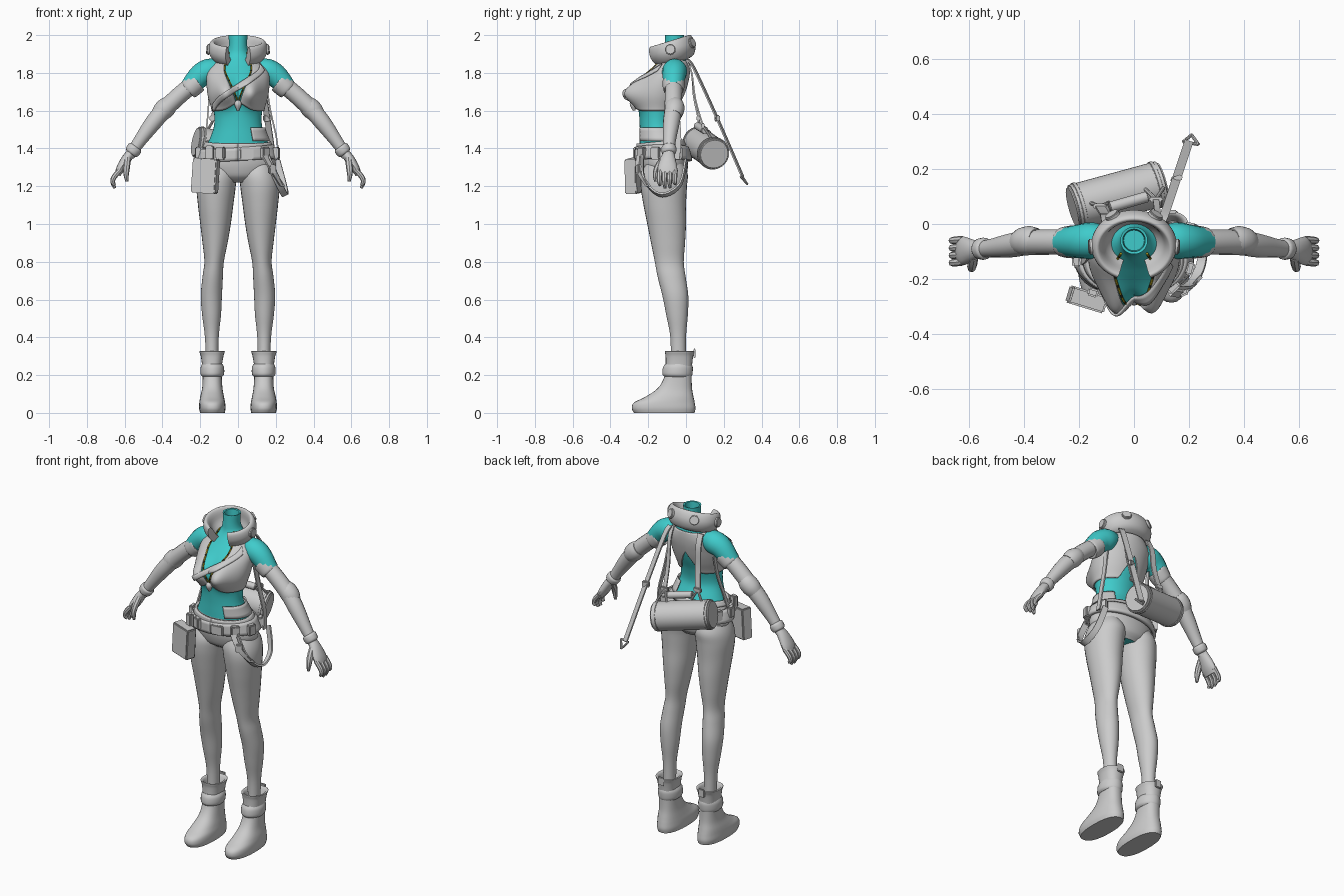
import bpy, bmesh, math
from mathutils import Vector, Matrix

if "Cube" in bpy.data.objects:
    bpy.data.objects.remove(bpy.data.objects["Cube"])
PI, sin, cos = math.pi, math.sin, math.cos


def material(name, rgb):
    m = bpy.data.materials.new(name)
    m.diffuse_color = (*rgb, 1)
    m.use_nodes = True
    m.node_tree.nodes["Principled BSDF"].inputs["Base Color"].default_value = m.diffuse_color
    return m


GREY = material("light grey", (0.60, 0.60, 0.60))
TEAL = material("teal", (0.05, 0.60, 0.60))
GOLD = material("gold", (0.55, 0.42, 0.02))
DARK = material("dark brown", (0.06, 0.05, 0.02))


def finish(name, bm, mats, angle=40):
    bmesh.ops.recalc_face_normals(bm, faces=bm.faces)
    me = bpy.data.meshes.new(name)
    bm.to_mesh(me)
    bm.free()
    ob = bpy.data.objects.new(name, me)
    bpy.context.collection.objects.link(ob)
    for m in (mats if isinstance(mats, list) else [mats]):
        me.materials.append(m)
    bpy.ops.object.select_all(action='DESELECT')
    ob.select_set(True)
    bpy.context.view_layer.objects.active = ob
    bpy.ops.object.shade_smooth_by_angle(angle=math.radians(angle))
    return ob


def blend(rows, i, t):
    """Catmull-Rom between rows i and i+1."""
    a, b, c, d = (rows[min(max(i + k, 0), len(rows) - 1)] for k in (-1, 0, 1, 2))
    return [0.5 * (2 * q + (r - p) * t + (2 * p - 5 * q + 4 * r - s) * t * t + (3 * q - p - 3 * r + s) * t ** 3)
            for p, q, r, s in zip(a, b, c, d)]


def resample(rows, n):
    out = [blend(rows, i, k / n) for i in range(len(rows) - 1) for k in range(n)]
    return out + [list(rows[-1])]


def skin(name, rings, mats, caps=True, rule=None, angle=40):
    bm = bmesh.new()
    vs = [[bm.verts.new(p) for p in r] for r in rings]
    n = len(rings[0])
    for i in range(len(vs) - 1):
        for j in range(n):
            f = bm.faces.new((vs[i][j], vs[i][(j + 1) % n], vs[i + 1][(j + 1) % n], vs[i + 1][j]))
            f.material_index = rule(i, f.calc_center_median()) if rule else 0
    if caps:
        bm.faces.new(vs[0])
        bm.faces.new(vs[-1])
    return finish(name, bm, mats, angle)


def tube(name, rows, mats, n=16, sub=4, rule=None):
    """Sweep along rows (x, y, z, half width, half thickness)."""
    rows = resample([r if len(r) == 5 else (*r, r[3]) for r in rows], sub)
    rings = []
    for i, r in enumerate(rows):
        t = (Vector(rows[min(i + 1, len(rows) - 1)][:3]) - Vector(rows[max(i - 1, 0)][:3])).normalized()
        ref = Vector((0, 1, 0)) if abs(t.y) < 0.9 else Vector((1, 0, 0))
        u = (ref - t * ref.dot(t)).normalized()
        v = t.cross(u)
        rings.append([Vector(r[:3]) + u * cos(a) * r[3] + v * sin(a) * r[4]
                      for a in (2 * PI * k / n for k in range(n))])
    return skin(name, rings, mats, rule=rule)


def column(name, rows, mats, n=28, sub=5, power=1.0, caps=True):
    """Stack level rings from rows (z, x0, x1, y0, y1)."""
    def se(c):
        return math.copysign(abs(c) ** power, c)
    rings = [[((x0 + x1) / 2 + (x1 - x0) / 2 * se(cos(2 * PI * k / n)),
               (y0 + y1) / 2 + (y1 - y0) / 2 * se(sin(2 * PI * k / n)), z) for k in range(n)]
             for z, x0, x1, y0, y1 in resample(rows, sub)]
    return skin(name, rings, mats, caps)


def strap(name, pts, wdir, width=0.03, thick=0.008, sub=4):
    """Flat band along pts, its width along wdir."""
    pts = [Vector(p) for p in resample(pts, sub)]
    w = Vector(wdir).normalized()
    rings = []
    for i, p in enumerate(pts):
        t = (pts[min(i + 1, len(pts) - 1)] - pts[max(i - 1, 0)]).normalized()
        nn = t.cross(w).normalized() * thick / 2
        rings.append([p + w * width / 2 + nn, p - w * width / 2 + nn, p - w * width / 2 - nn, p + w * width / 2 - nn])
    return skin(name, rings, GREY)


def box(name, loc, size, rot=0, bevel=0.006, tilt=0):
    bm = bmesh.new()
    bmesh.ops.create_cube(bm, size=1, matrix=Matrix.Translation(loc) @ Matrix.Rotation(math.radians(rot), 4, 'Z')
                          @ Matrix.Rotation(math.radians(tilt), 4, 'Y') @ Matrix.Diagonal((*size, 1)))
    bmesh.ops.bevel(bm, geom=bm.edges[:], offset=bevel, segments=2, affect='EDGES')
    return finish(name, bm, GREY)


def rod(name, a, b, r, n=32, bevel=0.0):
    a, b = Vector(a), Vector(b)
    bm = bmesh.new()
    m = Matrix.Translation((a + b) / 2) @ (b - a).to_track_quat('Z', 'Y').to_matrix().to_4x4()
    bmesh.ops.create_cone(bm, cap_ends=True, segments=n, radius1=r, radius2=r, depth=(b - a).length, matrix=m)
    if bevel:
        rim = [e for e in bm.edges if any(len(f.verts) > 4 for f in e.link_faces)]
        bmesh.ops.bevel(bm, geom=rim, offset=bevel, segments=3, affect='EDGES')
    return finish(name, bm, GREY)


# Torso surface: z, half width, front y, back y
BODY = [(1.22, 0.10, -0.18, -0.03), (1.25, 0.165, -0.22, 0.00), (1.31, 0.20, -0.24, 0.01), (1.38, 0.182, -0.245, 0.00),
        (1.45, 0.150, -0.245, -0.03), (1.52, 0.127, -0.245, -0.06), (1.60, 0.128, -0.25, -0.05),
        (1.68, 0.148, -0.262, -0.02), (1.75, 0.155, -0.24, 0.00), (1.81, 0.150, -0.19, 0.01),
        (1.86, 0.105, -0.145, 0.01), (1.90, 0.062, -0.118, 0.00), (1.94, 0.049, -0.112, -0.01), (2.0, 0.05, -0.11, -0.01)]


def body(th, z, off=0.0):
    i = max(k for k in range(len(BODY) - 1) if BODY[k][0] <= max(z, BODY[0][0]))
    _, rx, y0, y1 = blend(BODY, i, (z - BODY[i][0]) / (BODY[i + 1][0] - BODY[i][0]))
    x = (rx + off) * sin(th)
    y = (y0 + y1) / 2 - ((y1 - y0) / 2 + off) * cos(th)
    bust = math.exp(-((abs(x) - 0.072) / 0.05) ** 2 - ((z - 1.695) / 0.065) ** 2)
    return Vector((x, y - 0.07 * bust * max(cos(th), 0) ** 0.5, z))


zs = [1.22 + 0.78 * k / 60 for k in range(61)]
rings = [[body(2 * PI * k / 64, z) for k in range(64)] for z in zs]
for z, s in ((1.998, 0.82), (1.95, 0.75)):  # hollow neck
    rings.append([Vector((0, -0.06, z)) + (p - Vector((0, -0.06, 2.0))) * s for p in rings[60]])
skin("torso", rings, [TEAL, GREY], rule=lambda i, c: 1 if c.z < 1.43 else 0)


def sheet(name, f, nu, nv, thick=0.008):
    """Garment panel laid over the torso: f(u, v) gives angle, height, offset."""
    bm = bmesh.new()
    g = [[bm.verts.new(body(*f(i / nu, j / nv))) for j in range(nv + 1)] for i in range(nu + 1)]
    for i in range(nu):
        for j in range(nv):
            bm.faces.new((g[i][j], g[i + 1][j], g[i + 1][j + 1], g[i][j + 1]))
    ob = finish(name, bm, GREY)
    mod = ob.modifiers.new("thickness", 'SOLIDIFY')
    mod.thickness = thick
    mod.offset = 0


def vest(u, v):
    a = 0.08 + 0.55 * v ** 1.3
    th = a + u * (2 * PI - 2 * a)
    d = min(th, 2 * PI - th)
    z0 = 1.60 + 0.04 * math.exp(-(d / 0.4) ** 2) + 0.14 * max(0, 1 - abs(th - PI) / 0.5)
    return th, z0 + v * (1.865 - z0), 0.008


sheet("vest", vest, 80, 24)
sheet("chest_strap", lambda u, v: (1.0 - 2.1 * u, 1.83 - 0.22 * u + 0.035 * (v - 0.5), 0.018), 40, 3)
sheet("waist_wrap", lambda u, v: (0.5 + 2.0 * u, 1.44 + 0.07 * v, 0.012), 24, 4)
sheet("belt", lambda u, v: (2 * PI * u, 1.335 + 0.07 * v + 0.012 * sin(2 * PI * u), 0.014), 64, 4, 0.02)
sheet("upper_belt", lambda u, v: (2 * PI * u, 1.405 + 0.03 * v - 0.01 * cos(2 * PI * u), 0.010), 64, 3, 0.014)

# Beaded neck cords and pendant
for s in (-1, 1):
    path = [body(s * (0.75 * (1 - t) ** 1.2 + 0.02), 1.91 - 0.26 * t, 0.012) for t in (k / 30 for k in range(31))]
    tube("neck_cord", [(*p, 0.0045) for p in path], [GOLD, DARK], n=6, sub=1, rule=lambda i, c: 1 if i % 3 == 2 else 0)
tube("pendant", [(0, -0.272, 1.655, 0.008), (0, -0.278, 1.635, 0.02), (0, -0.275, 1.60, 0.006)], GREY, n=10)

# Hood folded round the neck, open at the front, with round studs
HOOD = Matrix.Translation((0, -0.075, 1.915)) @ Matrix.Rotation(math.radians(17), 4, 'X')
prof = resample([(0.50, -0.065), (0.82, -0.05), (1.0, -0.005), (0.97, 0.04), (0.86, 0.055), (0.76, 0.035),
                 (0.66, -0.01), (0.48, -0.045)], 3)
hrings = []
for k in range(49):
    a = math.radians(-65 + 310 * k / 48)
    hrings.append([HOOD @ Vector((0.155 * r * cos(a), 0.13 * r * sin(a), z)) for r, z in prof])
skin("hood", hrings, GREY, angle=60)
for deg in (-2, 60, 120, 182):
    d = Vector((cos(math.radians(deg)), sin(math.radians(deg)), 0.1))
    c = Vector((0.148 * d.x, 0.123 * d.y, 0.01))
    rod("hood_stud", HOOD @ c, HOOD @ (c + d * 0.018), 0.028, 24, 0.004)

for s in (-1, 1):
    # Legs and boots
    leg = [(1.34, .05, .17, -.20, -.03), (1.27, .008, .208, -.235, .008), (1.2, .012, .22, -.24, .005),
           (1.1, .025, .212, -.225, 0), (1.0, .038, .20, -.205, 0), (0.9, .055, .188, -.185, -.005),
           (0.8, .075, .178, -.165, -.012), (0.72, .08, .188, -.15, -.002), (0.62, .085, .197, -.125, .012),
           (0.52, .09, .19, -.105, .01), (0.4, .102, .175, -.083, 0), (0.25, .105, .17, -.08, 0)]
    column("leg", [(z, s * a, s * b, c, d) for z, a, b, c, d in leg], GREY)
    boot = [(0, .07, .20, -.275, .045), (.025, .066, .206, -.287, .05), (.055, .068, .205, -.275, .046),
            (.085, .074, .20, -.215, .04), (.13, .082, .19, -.15, .032), (.19, .086, .187, -.115, .03),
            (.25, .085, .19, -.108, .032), (.30, .077, .197, -.108, .038), (.325, .07, .205, -.112, .045),
            (.32, .085, .19, -.10, .03), (.28, .10, .175, -.08, .01)]
    column("boot", [(z, s * a, s * b, c, d) for z, a, b, c, d in boot], GREY, power=0.85)
    column("boot_cuff", [(.19, s * .085, s * .188, -.112, .028), (.205, s * .074, s * .198, -.125, .034),
                         (.24, s * .074, s * .198, -.122, .036), (.26, s * .084, s * .19, -.11, .03)], GREY)
    box("boot_tab", (s * .137, .045, .315), (.04, .012, .05), 0, .004)
    # Arms, sleeve bands and wrist cuffs
    tube("upper_arm", [(s * .10, -.06, 1.825, .05), (s * .15, -.06, 1.81, .066), (s * .20, -.063, 1.785, .062),
                       (s * .26, -.066, 1.72, .05)], TEAL)
    tube("lower_arm", [(s * .23, -.065, 1.745, .046), (s * .30, -.066, 1.69, .046), (s * .39, -.068, 1.605, .046),
                       (s * .45, -.078, 1.535, .044), (s * .52, -.088, 1.44, .034), (s * .575, -.092, 1.36, .027)], GREY)
    tube("sleeve_band", [(s * .212, -.065, 1.758, .054), (s * .22, -.065, 1.752, .06), (s * .255, -.066, 1.718, .056),
                         (s * .266, -.066, 1.708, .05)], GREY)
    tube("elbow_pad", [(s * .355, -.06, 1.64, .044), (s * .375, -.06, 1.622, .052), (s * .40, -.063, 1.598, .052),
                       (s * .42, -.068, 1.575, .044)], GREY)
    tube("wrist_cuff", [(s * .54, -.09, 1.41, .032), (s * .546, -.09, 1.402, .04), (s * .562, -.091, 1.38, .038),
                        (s * .568, -.091, 1.372, .028)], GREY)
    # Hands
    tube("palm", [(s * .56, -.09, 1.385, .026, .022), (s * .59, -.095, 1.345, .04, .026),
                  (s * .62, -.098, 1.295, .052, .024), (s * .638, -.098, 1.262, .046, .016)], GREY)
    for k, tip in enumerate((1.205, 1.19, 1.192, 1.212)):
        y = -.138 + .027 * k
        tube("finger", [(s * .625, y, 1.285, .014), (s * .655, y - .003, 1.25, .014), (s * .664, y - .003, 1.222, .012),
                        (s * .652, y, tip, .008)], GREY, n=8, sub=3)
    tube("thumb", [(s * .585, -.12, 1.345, .018), (s * .59, -.15, 1.30, .018), (s * .592, -.162, 1.26, .014),
                   (s * .588, -.16, 1.225, .008)], GREY, n=8, sub=3)

# Roll bag slung behind, with end rims, handle and carrying straps
A, B = Vector((-.225, .06, 1.435)), Vector((.105, .15, 1.37))
rod("roll_bag", A, B, 0.083, 40, 0.008)
for p, q in ((0.05, 0.10), (0.90, 0.95)):
    rod("bag_band", A.lerp(B, p), A.lerp(B, q), 0.087, 40, 0.003)
rod("bag_handle", (-.09, .06, 1.52), (.05, .10, 1.495), 0.02, 20, 0.004)
strap("back_strap", [(-.10, 0, 1.87), (-.105, .03, 1.80), (-.11, .04, 1.68), (-.125, .065, 1.56)], (1, 0, 0), .035)
strap("back_strap", [(.09, 0, 1.87), (.09, .03, 1.80), (.085, .05, 1.66), (.08, .09, 1.52)], (1, 0, 0), .022)
for x0, y0, z0, t in ((-.125, .065, 1.56, .3), (.08, .09, 1.52, .9)):
    for d in (-.035, .035):
        q = A.lerp(B, t) + Vector((d, -.01, .08))
        tube("strap_link", [(x0, y0, z0, .007), (*q, .007)], GREY, n=8, sub=1)
    box("strap_buckle", (x0, y0, z0), (.05, .018, .028), 0, .005)

# Loose strap trailing behind with a triangular ring
strap("loose_strap", [(.10, .01, 1.87), (.115, .045, 1.82), (.155, .165, 1.56), (.20, .30, 1.25)], (1, -.35, 0), .032)
box("loose_buckle", (.155, .165, 1.56), (.045, .02, .035), 20, .005)
tri = [(.18, .30, 1.25), (.235, .29, 1.25), (.21, .325, 1.21)]
for k in range(3):
    tube("ring_side", [(*tri[k], .006), (*tri[(k + 1) % 3], .006)], GREY, n=8, sub=1)

# Side straps running from the vest to the belt
strap("side_strap", [(.15, -.06, 1.74), (.172, -.05, 1.6), (.205, -.04, 1.45), (.215, -.05, 1.34)], (0, 1, 0), .03)
strap("side_strap", [(-.15, -.06, 1.72), (-.158, -.08, 1.6), (-.17, -.12, 1.48), (-.19, -.14, 1.38)], (0, 1, 0), .022)

# Belt gear: box pouch, small pouches, buckle and hanging loop
box("box_pouch", (-.172, -.275, 1.255), (.135, .065, .185), -17, .006, 4)
box("pouch_hanger", (-.15, -.25, 1.37), (.04, .03, .09), -17)
box("belt_buckle", (.045, -.262, 1.37), (.075, .022, .06), 5)
for th in (-1.5, -.45, .75, 1.3, 2.1, -2.1):
    p = body(th, 1.375, .028)
    box("belt_pouch", p, (.05, .03, .065), math.degrees(th))
strap("hanging_loop", [(.15, -.23, 1.36), (.20, -.225, 1.25), (.235, -.175, 1.175), (.25, -.11, 1.155),
                       (.24, -.03, 1.21), (.205, .0, 1.34)], (1, -.2, .5), .035, .01)
strap("hanging_strap", [(.14, -.25, 1.36), (.185, -.25, 1.28), (.235, -.20, 1.20)], (.6, .5, 0), .03, .012)
box("strap_clasp", (.18, -.25, 1.29), (.04, .025, .05), 25)
